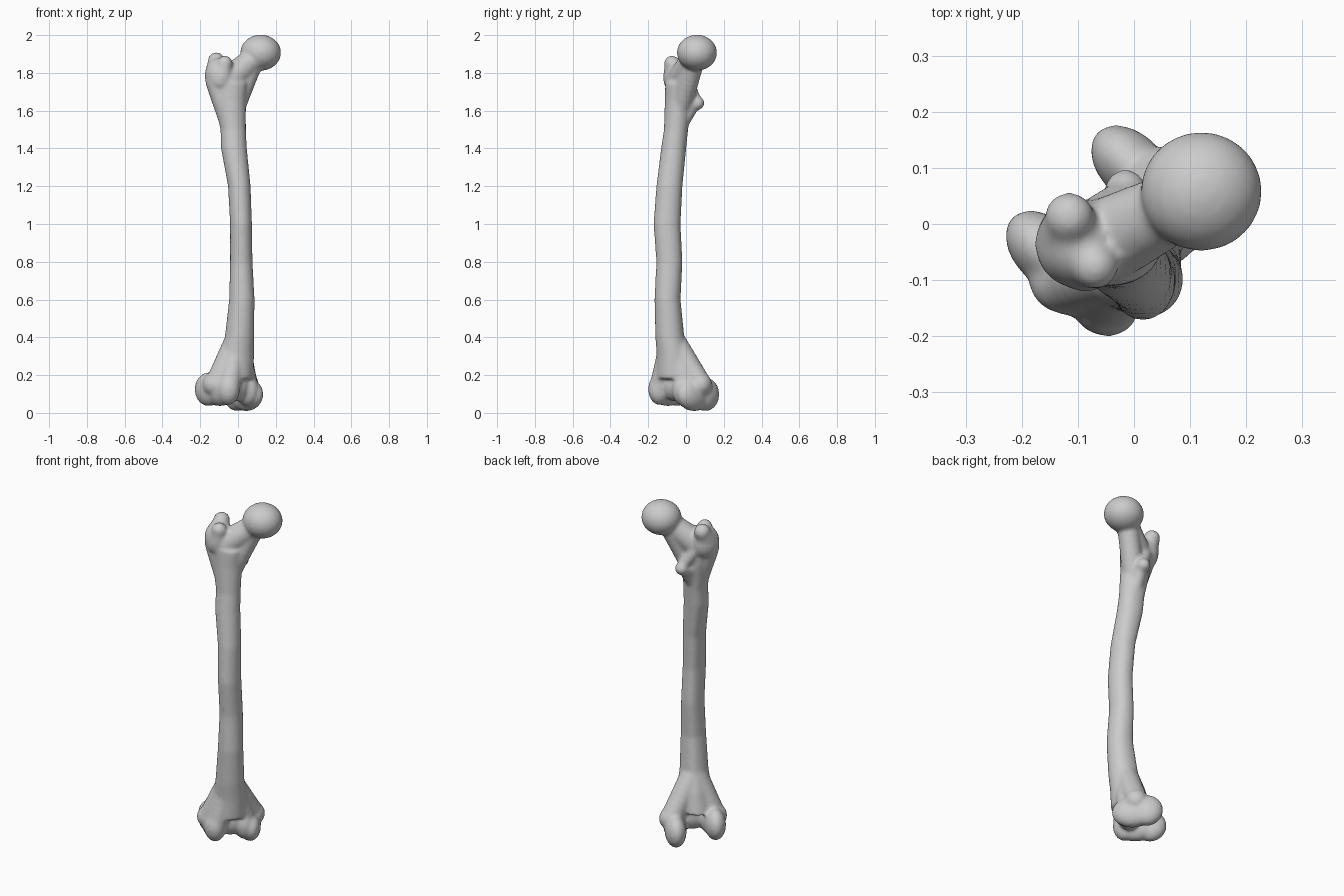
import bpy, bmesh, math
from mathutils import Matrix, Vector

if "Cube" in bpy.data.objects:
    bpy.data.objects.remove(bpy.data.objects["Cube"])

bone = bpy.data.materials.new("bone_grey")
bone.use_nodes = True
GREY = (0.6, 0.6, 0.6, 1)
bone.diffuse_color = GREY
bone.node_tree.nodes["Principled BSDF"].inputs["Base Color"].default_value = GREY

TURN = Matrix.Rotation(math.radians(45), 4, "Z")  # knee frame: x inner side, y back
verts, faces = [], []

# One unit ball, copied for every rounded part
unit = bmesh.new()
bmesh.ops.create_icosphere(unit, subdivisions=3, radius=1)
unit.verts.index_update()
BALL_VERTS = [v.co.copy() for v in unit.verts]
BALL_FACES = [[v.index for v in f.verts] for f in unit.faces]
unit.free()


def ball(center, radii, frame=Matrix()):
    m = frame @ Matrix.Translation(center) @ Matrix.Diagonal((*radii, 1))
    base = len(verts)
    verts.extend(m @ co for co in BALL_VERTS)
    faces.extend([base + i for i in f] for f in BALL_FACES)


def taper(a, ra, b, rb, frame_b=Matrix(), steps=8):
    """Row of overlapping balls blending from one spot to another."""
    a, b = Vector(a), frame_b @ Vector(b)
    for i in range(steps + 1):
        t = i / steps
        s = t * t * (3 - 2 * t)
        ball(a.lerp(b, t), [ra + (rb - ra) * s] * 3)


def loft(rows, sides=40):
    """Closed tube from rows of z, x range and y range, with a ridge at the back."""
    base = len(verts)
    for z, x0, x1, y0, y1 in rows:
        for i in range(sides):
            a = 2 * math.pi * i / sides
            ridge = 1 + 0.1 * max(0, math.cos(a - math.radians(125))) ** 12
            verts.append(Vector(((x0 + x1) / 2 + (x1 - x0) / 2 * math.cos(a) * ridge,
                                 (y0 + y1) / 2 + (y1 - y0) / 2 * math.sin(a) * ridge, z)))
    for r in range(len(rows) - 1):
        lo, hi = base + r * sides, base + (r + 1) * sides
        for i in range(sides):
            j = (i + 1) % sides
            faces.append([lo + i, lo + j, hi + j, hi + i])
    faces.append(list(range(base, base + sides))[::-1])
    faces.append(list(range(len(verts) - sides, len(verts))))


# Shaft
loft([(0.18, -0.13, 0.08, -0.16, 0.04), (0.3, -0.1, 0.085, -0.155, 0.02),
      (0.4, -0.07, 0.085, -0.162, -0.01), (0.6, -0.047, 0.088, -0.167, -0.03),
      (0.8, -0.042, 0.077, -0.157, -0.02), (1.0, -0.042, 0.074, -0.172, -0.03),
      (1.2, -0.053, 0.067, -0.157, -0.02), (1.4, -0.09, 0.047, -0.132, 0),
      (1.5, -0.093, 0.042, -0.117, 0.01), (1.65, -0.12, 0.042, -0.112, 0.03),
      (1.75, -0.14, 0.05, -0.11, 0.03)])

# Head and neck
ball((0.12, 0.058, 1.907), (0.109, 0.107, 0.096))
taper((-0.05, -0.03, 1.76), 0.075, (0.1, 0.045, 1.89), 0.062)
taper((-0.02, -0.03, 1.62), 0.06, (0.07, 0.035, 1.84), 0.058)

# Greater trochanter: body, back crest and front lobe
ball((-0.1, -0.035, 1.785), (0.077, 0.08, 0.095))
taper((-0.11, -0.03, 1.8), 0.062, (-0.115, 0.012, 1.865), 0.045)
taper((-0.09, -0.06, 1.76), 0.06, (-0.07, -0.075, 1.85), 0.042)
taper((-0.12, -0.05, 1.75), 0.052, (-0.06, -0.05, 1.55), 0.045)

# Lesser trochanter
taper((-0.03, -0.01, 1.62), 0.05, (-0.015, 0.06, 1.64), 0.038)
taper((-0.02, 0.03, 1.63), 0.04, (-0.03, -0.03, 1.5), 0.03)
taper((-0.015, 0.055, 1.65), 0.03, (-0.09, 0.0, 1.78), 0.035)

# Lower flare toward each side and the front
ROOT = (-0.005, -0.07, 0.38)
taper(ROOT, 0.068, (-0.15, 0.01, 0.15), 0.065, TURN)
taper(ROOT, 0.068, (0.08, 0.02, 0.16), 0.062, TURN)
taper(ROOT, 0.068, (-0.125, -0.06, 0.15), 0.062, TURN)
taper(ROOT, 0.068, (0.03, -0.03, 0.15), 0.062, TURN)

# Condyles: rear ball, runner under the joint, side bump
for side, x, low, outer in ((1, 0.07, 0.008, 0.095), (-1, -0.145, 0.035, -0.165)):
    ball((x, 0.075, low + 0.09), (0.058, 0.088, 0.09), TURN)
    ball((x - side * 0.01, 0.0, low + 0.09), (0.062, 0.115, 0.09), TURN)
    ball((outer, 0.02, 0.15), (0.055, 0.06, 0.06), TURN)

# Front lips and the saddle between them
ball((-0.135, -0.06, 0.125), (0.06, 0.066, 0.085), TURN)
ball((0.025, -0.045, 0.12), (0.055, 0.064, 0.085), TURN)
ball((-0.045, -0.03, 0.14), (0.09, 0.065, 0.08), TURN)

mesh = bpy.data.meshes.new("thigh_bone")
mesh.from_pydata(verts, [], faces)
mesh.materials.append(bone)
femur = bpy.data.objects.new("thigh_bone", mesh)
bpy.context.collection.objects.link(femur)

# Fuse the parts into one smooth surface
fuse = femur.modifiers.new("fuse", "REMESH")
fuse.mode = "VOXEL"
fuse.voxel_size = 0.008
fuse.use_smooth_shade = True
soften = femur.modifiers.new("soften", "SMOOTH")
soften.factor = 0.5
soften.iterations = 14
